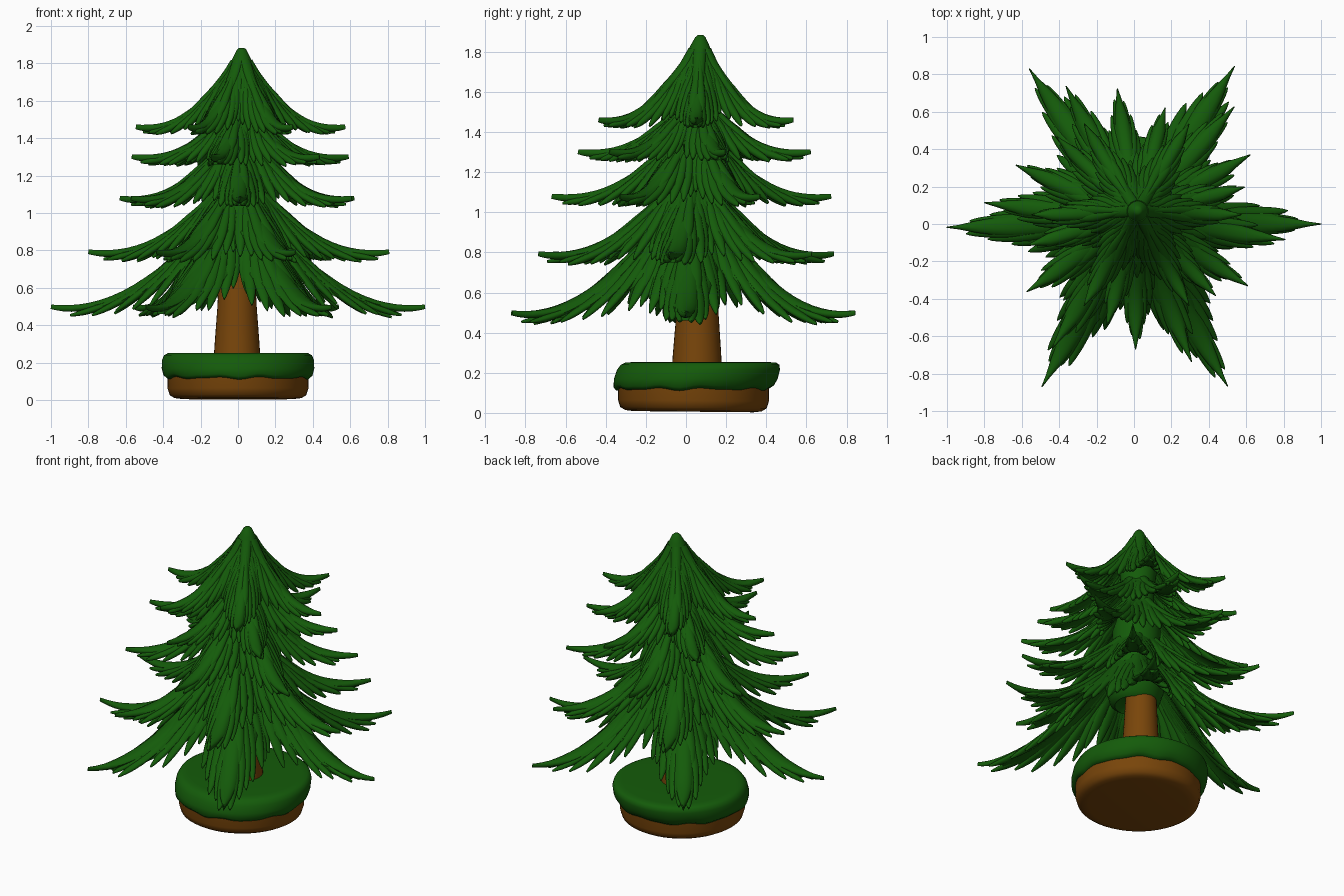
import bpy, bmesh, random
from math import sin, cos, pi, radians, hypot
from mathutils import Vector

if "Cube" in bpy.data.objects:
    bpy.data.objects.remove(bpy.data.objects["Cube"])

random.seed(4)


def material(name, rgb):
    m = bpy.data.materials.new(name)
    m.diffuse_color = (*rgb, 1)
    m.use_nodes = True
    m.node_tree.nodes["Principled BSDF"].inputs["Base Color"].default_value = m.diffuse_color
    return m


GREEN = material("needles", (0.007, 0.105, 0.003))
BROWN = material("bark", (0.19, 0.06, 0.003))


def finish(bm, name, mat):
    bmesh.ops.recalc_face_normals(bm, faces=bm.faces)
    me = bpy.data.meshes.new(name)
    bm.to_mesh(me)
    bm.free()
    me.materials.append(mat)
    ob = bpy.data.objects.new(name, me)
    bpy.context.collection.objects.link(ob)
    bpy.context.view_layer.objects.active = ob
    ob.select_set(True)
    bpy.ops.object.shade_smooth_by_angle(angle=radians(60))
    ob.select_set(False)
    return ob


def skin(bm, rings):
    """Join rings of points into a capped tube."""
    vs = [[bm.verts.new(p) for p in ring] for ring in rings]
    n = len(vs[0])
    for a, b in zip(vs, vs[1:]):
        for i in range(n):
            j = (i + 1) % n
            bm.faces.new((a[i], a[j], b[j], b[i]))
    bm.faces.new(vs[0])
    bm.faces.new(vs[-1])


def lathe(name, profile, mat, place, n=48):
    """Revolve (r, z) points; place(r, z, angle) gives the final position."""
    bm = bmesh.new()
    skin(bm, [[place(r, z, 2 * pi * i / n) for i in range(n)] for r, z in profile])
    return finish(bm, name, mat)


# Base: brown dish with a slightly leaning, wavy-edged green mat
lathe("dish", [(0.30, 0.0), (0.34, 0.005), (0.365, 0.02), (0.376, 0.055), (0.378, 0.18)],
      BROWN, lambda r, z, a: (r * cos(a), 0.037 + r * sin(a), z + 0.006 - 0.01 * sin(a) * (z < 0.1) * r))


def mat_point(r, z, a):
    wave = (0.005 * sin(9 * a) + 0.003 * sin(14 * a + 1)) if z < 0.16 else 0
    return (r * cos(a), 0.052 + r * sin(a) + 0.3 * (z - 0.18), z + wave)


lathe("moss_mat", [(0.30, 0.125), (0.38, 0.118), (0.40, 0.135), (0.408, 0.17), (0.406, 0.215),
                   (0.395, 0.24), (0.375, 0.251), (0.34, 0.253), (0.15, 0.253)],
      GREEN, mat_point, 72)

# Trunk
lathe("trunk", [(0.125, 0.22), (0.12, 0.3), (0.105, 0.5), (0.095, 0.7), (0.06, 1.2)], BROWN,
      lambda r, z, a: (r * cos(a) - 0.005, 0.052 + r * sin(a) + 0.01 * z, z), 32)


def lean(p):
    """Foliage leans gently towards its apex."""
    t = (p.z - 0.5) / 1.38
    return Vector((p.x + 0.02 * t, p.y + 0.072 * t, p.z))


# Foliage core running up to the blunt apex
lathe("foliage_core", [(0.08, 0.74), (0.12, 0.70), (0.15, 0.72), (0.18, 0.82), (0.18, 0.92),
                       (0.14, 1.06), (0.145, 1.2), (0.1, 1.35), (0.1, 1.5), (0.12, 1.66),
                       (0.08, 1.76), (0.045, 1.835), (0.026, 1.872), (0.014, 1.883)],
      GREEN, lambda r, z, a: lean(Vector((r * cos(a), r * sin(a), z))), 32)


class Tier:
    def __init__(self, reach, top, tip, power, angles):
        self.reach, self.top, self.tip, self.power, self.angles = reach, top, tip, power, angles

    def point(self, r, lat):
        """Point on the drooping branch surface, in branch space."""
        s = min(hypot(r, lat) / self.reach, 1)
        z = self.tip + (self.top - self.tip) * (1 - s) ** self.power + 0.03 * self.reach * s ** 6
        return Vector((r, lat, z - 2.6 * lat * lat / self.reach))

    def place(self, p, a):
        return lean(Vector((p.x * cos(a) - p.y * sin(a), p.x * sin(a) + p.y * cos(a), p.z)))


def finger(bm, tier, ang, r0, r1, lat, width, thick, lift, sag, spike=0.0):
    """Flattened frond that rises out of the web; spike draws out its tip."""
    n, k = 16, 10
    path = []
    for i in range(n + 1):
        t = 1 - (1 - i / n) ** 1.3
        p = tier.point(r0 + (r1 - r0) * t, lat * t ** 0.85)
        p.z += lift - sag * t ** 4 - 0.025 * max(0, 1 - t / 0.45)
        path.append((t, p))
    rings = []
    for i, (t, p) in enumerate(path):
        tan = (path[min(i + 1, n)][1] - path[max(i - 1, 0)][1]).normalized()
        side = Vector((0, 0, 1)).cross(tan).normalized()
        up = tan.cross(side)
        u = min(1, max(0, (t - 0.6) / (0.4 - spike)))
        taper = (1 - u * u) ** 0.75
        w = max(width * (0.5 + 0.5 * min(t / 0.6, 1)) * taper, 0.14 * (1 - t) if spike else 0)
        w = min(w, width) + 0.003
        h = thick * (1 - (0.4 if spike else 0.65) * max(0, (t - 0.7) / 0.3) ** 3)
        rings.append([tier.place(p + side * w * cos(2 * pi * j / k) + up * h * sin(2 * pi * j / k), ang)
                      for j in range(k)])
    skin(bm, rings)


def web(bm, tier, ang):
    """Arched web that ties the fronds of one branch together."""
    L, n, m = tier.reach, 16, 10
    rings = []
    for i in range(n + 1):
        r = 0.02 + (0.84 * L - 0.02) * i / n
        s = r / L
        w = min(0.577 * r + 0.01, L * (0.15 - 0.13 * max(0, (s - 0.3) / 0.54)))
        upper = [tier.point(r, w * (2 * j / m - 1)) for j in range(m + 1)]
        lower = [p - Vector((0, 0, 0.03)) for p in reversed(upper)]
        raised = [p + Vector((0, 0, 0.004)) for p in upper]
        rings.append([tier.place(p, ang) for p in raised + lower])
    skin(bm, rings)


# Five tiers of six branches (reach, top, tip height, curve, directions)
TIERS = {
    "bottom_branches": Tier(1.00, 1.17, 0.465, 2.13, (0, 57.5, 124, 181, 240.5, 300)),
    "lower_branches": Tier(0.81, 1.30, 0.765, 2.4, (-7, 49, 117, 173, 237, 292)),
    "middle_branches": Tier(0.70, 1.52, 1.055, 2.45, (29, 98, 156, 214, 270, 329)),
    "upper_branches": Tier(0.60, 1.65, 1.28, 2.6, (15, 75, 135, 195, 255, 315)),
    "top_branches": Tier(0.56, 1.91, 1.44, 2.5, (0, 60, 120, 180, 240, 300)),
}
# start, end, sideways spread (as parts of reach), lift
FRONDS = [(0.20, 0.89, 0.032, 0.0), (0.16, 0.79, 0.07, -0.004), (0.12, 0.67, 0.105, -0.008),
          (0.10, 0.55, 0.14, -0.012), (0.08, 0.45, 0.17, -0.016), (0.06, 0.36, 0.18, -0.02),
          (0.12, 0.60, 0.045, 0.01)]

for name, tier in TIERS.items():
    bm = bmesh.new()
    L = tier.reach
    for deg in tier.angles:
        ang = radians(deg)
        web(bm, tier, ang)
        finger(bm, tier, ang, 0.04, L, 0, 0.042 * L + 0.006, 0.021, 0.004, 0, 0.06)
        for r0, r1, lat, lift in FRONDS:
            for side in (-1, 1):
                finger(bm, tier, ang, r0 * L, r1 * L * random.uniform(0.94, 1.05),
                       side * lat * L * random.uniform(0.9, 1.1),
                       0.028 * L + 0.007, 0.019, lift, 0.03 * L)
    finish(bm, name, GREEN)
